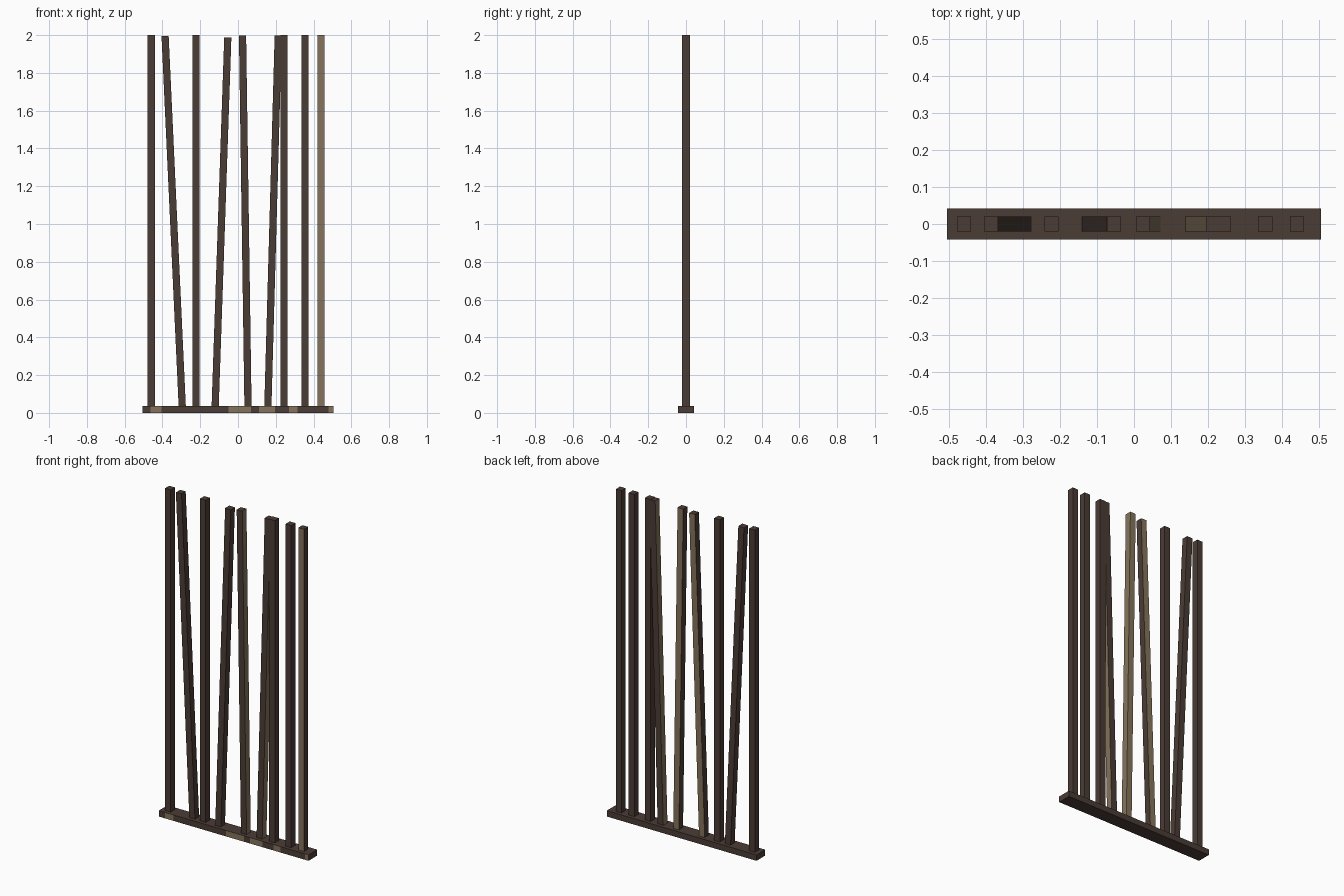
import bpy, bmesh, math
from mathutils import Vector

if "Cube" in bpy.data.objects:
    bpy.data.objects.remove(bpy.data.objects["Cube"])


def material(name, rgb):
    m = bpy.data.materials.new(name)
    m.diffuse_color = (*rgb, 1.0)
    m.use_nodes = True
    m.node_tree.nodes["Principled BSDF"].inputs["Base Color"].default_value = m.diffuse_color
    return m


DARK = material("dark_brown_wood", (0.070, 0.045, 0.036))
TAN = material("tan_wood", (0.235, 0.175, 0.105))
DIRS = {"+x": Vector((1, 0, 0)), "-x": Vector((-1, 0, 0)),
        "+y": Vector((0, 1, 0)), "-y": Vector((0, -1, 0))}


def box(name, size, cuts=(), tan_rule=None):
    """Box centred on its origin, cut across x, with tan faces chosen by a rule."""
    bm = bmesh.new()
    bmesh.ops.create_cube(bm, size=1)
    bmesh.ops.scale(bm, vec=size, verts=bm.verts)
    for x in cuts:
        bmesh.ops.bisect_plane(bm, geom=bm.verts[:] + bm.edges[:] + bm.faces[:],
                               plane_co=(x, 0, 0), plane_no=(1, 0, 0))
    bm.normal_update()
    for f in bm.faces:
        f.material_index = int(bool(tan_rule and tan_rule(f)))
    me = bpy.data.meshes.new(name)
    bm.to_mesh(me)
    bm.free()
    me.materials.append(DARK)
    me.materials.append(TAN)
    ob = bpy.data.objects.new(name, me)
    bpy.context.collection.objects.link(ob)
    return ob


# Base rail with worn tan patches along its front edge
patches = [(-0.464, -0.406), (-0.05, 0.07), (0.11, 0.195), (0.27, 0.316), (0.48, 0.505)]


def on_patch(f):
    x = f.calc_center_median().x
    return f.normal.y < -0.9 and any(a < x < b for a, b in patches)


rail = box("base_rail", (1.01, 0.084, 0.036),
           [x for p in patches for x in p if x < 0.5], on_patch)
rail.location.z = 0.018

# Slats: bottom x, top x, top z, tan sides
slats = [
    (-0.459, -0.459, 2.0, ()),
    (-0.295, -0.386, 1.995, ()),
    (-0.223, -0.223, 2.0, ()),
    (-0.121, -0.054, 1.987, ("+y",)),
    (0.053, 0.024, 1.999, ("+x", "+y")),
    (0.158, 0.213, 1.998, ("+x", "-x")),
    (0.243, 0.243, 2.0, ()),
    (0.354, 0.354, 2.0, ()),
    (0.440, 0.440, 2.0, ("-y",)),
]
Z0 = 0.03
for i, (x0, x1, z1, sides) in enumerate(slats, 1):
    length = math.hypot(x1 - x0, z1 - Z0)
    ob = box(f"slat_{i}", (0.038, 0.04, length), (),
             lambda f: any(f.normal.dot(DIRS[s]) > 0.9 for s in sides))
    ob.location = ((x0 + x1) / 2, 0, (Z0 + z1) / 2)
    ob.rotation_euler.y = math.atan2(x1 - x0, z1 - Z0)
